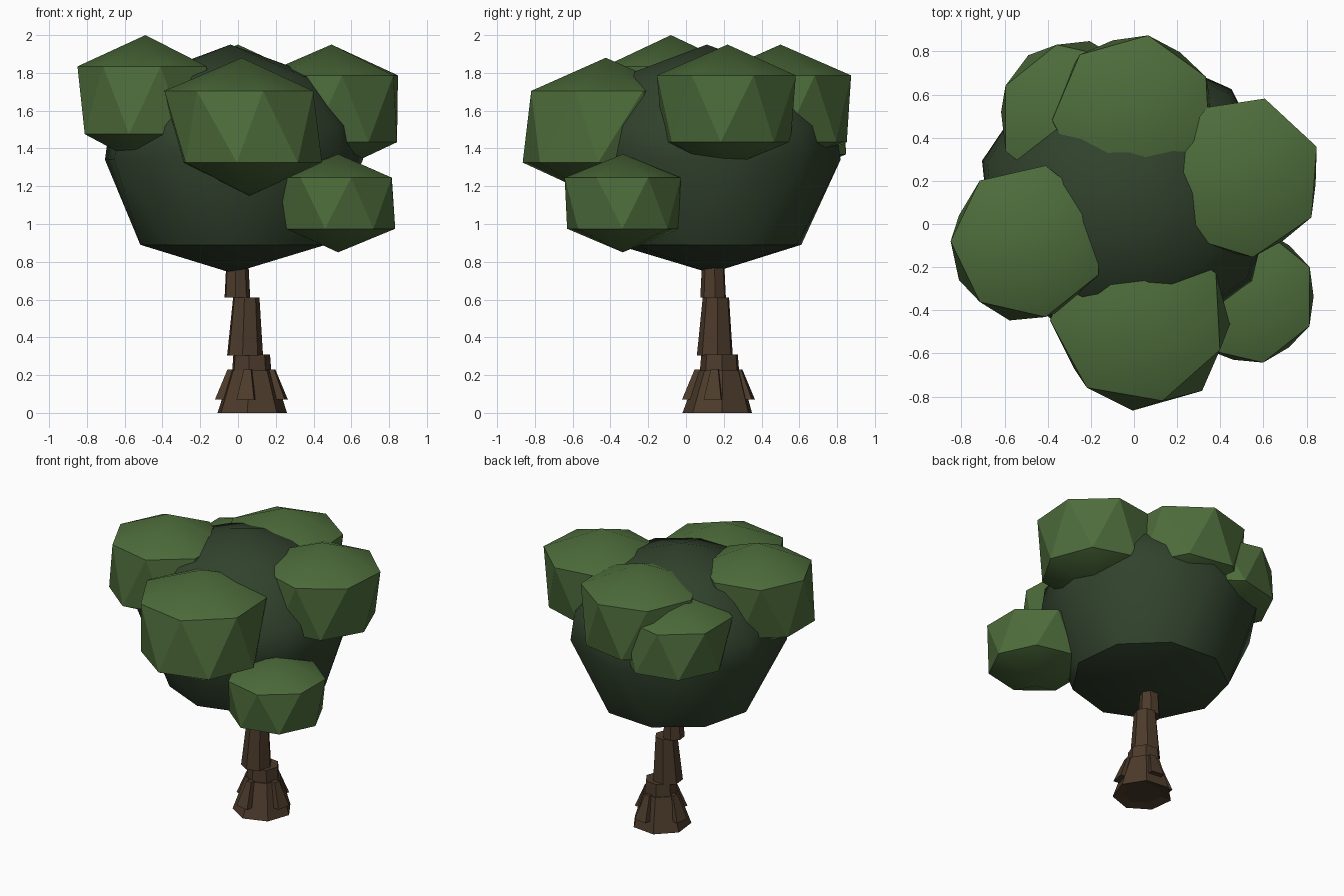
import bpy
from math import cos, sin, pi, radians

cube = bpy.data.objects.get("Cube")
if cube:
    bpy.data.objects.remove(cube, do_unlink=True)


def material(name, rgb):
    m = bpy.data.materials.new(name)
    m.use_nodes = True
    m.diffuse_color = (*rgb, 1)
    bsdf = m.node_tree.nodes["Principled BSDF"]
    bsdf.inputs["Base Color"].default_value = (*rgb, 1)
    bsdf.inputs["Roughness"].default_value = 0.9
    return m


LIGHT = material("light leaf green", (0.075, 0.151, 0.044))
DARK = material("dark leaf green", (0.031, 0.054, 0.026))
BARK = material("bark brown", (0.072, 0.043, 0.024))


def make(name, verts, faces, mat, smooth_angle=None):
    me = bpy.data.meshes.new(name)
    me.from_pydata(verts, [], faces)
    me.materials.append(mat)
    if smooth_angle:
        me.polygons.foreach_set("use_smooth", [True] * len(me.polygons))
        me.set_sharp_from_angle(angle=radians(smooth_angle))
    ob = bpy.data.objects.new(name, me)
    bpy.context.collection.objects.link(ob)
    return ob


def loft(name, rings, sides, phase, mat, tips=None, twist=False, smooth_angle=None):
    """Stack of polygon rings (x, y, z, r), closed by two tip points or flat caps."""
    step = 2 * pi / sides
    verts, faces = [], []
    for k, (cx, cy, z, r) in enumerate(rings):
        lag = step / 2 if twist and k == 0 else 0
        for i in range(sides):
            a = radians(phase) - lag + i * step
            verts.append((cx + r * cos(a), cy + r * sin(a), z))
    for k in range(len(rings) - 1):
        for i in range(sides):
            j = (i + 1) % sides
            a, a2 = k * sides + i, k * sides + j
            b, b2 = a + sides, a2 + sides
            # Only the staggered lowest band needs triangles
            faces += [(a, a2, b), (a2, b2, b)] if twist and k == 0 else [(a, a2, b2, b)]
    last = (len(rings) - 1) * sides
    if tips:
        low = len(verts)
        verts += tips
        for i in range(sides):
            j = (i + 1) % sides
            faces += [(low, j, i), (low + 1, last + i, last + j)]
    else:
        faces += [tuple(reversed(range(sides))), tuple(range(last, last + sides))]
    return make(name, verts, faces, mat, smooth_angle)


def leaf_clump(name, x, y, z, r, half, phase, low=(0, 0), taper=0.96):
    """Seven-sided faceted clump: two staggered rings between two tips."""
    ring = half * 0.52
    bx, by = x + low[0], y + low[1]
    loft(name, [(bx, by, z - ring, r * taper), (x, y, z + ring, r)], 7, phase, LIGHT,
         [(bx, by, z - half), (x, y, z + half)], twist=True, smooth_angle=25)


# Dark inner crown
loft("inner_crown",
     [(-0.02, 0.13, 0.89, 0.5), (-0.03, 0.125, 1.34, 0.695),
      (-0.03, 0.125, 1.52, 0.67), (-0.04, 0.11, 1.78, 0.47)],
     9, 46, DARK, [(-0.03, 0.13, 0.74), (-0.04, 0.11, 1.95)],
     twist=True, smooth_angle=40)

# Light leaf clumps around the crown
leaf_clump("front_clump", 0.02, -0.425, 1.515, 0.41, 0.365, 183, (0.04, -0.06), 0.94)
leaf_clump("side_clump_high", -0.49, -0.08, 1.655, 0.36, 0.345, 180, (-0.01, -0.03))
leaf_clump("side_clump_wide", 0.495, 0.22, 1.61, 0.378, 0.34, -30, (0, -0.01), 0.92)
leaf_clump("back_clump", 0.0, 0.5, 1.61, 0.38, 0.34, 80)
leaf_clump("back_clump_small", -0.28, 0.49, 1.52, 0.35, 0.29, 103, (0, 0.03))
leaf_clump("low_clump", 0.53, -0.335, 1.11, 0.315, 0.26, -26)

# Trunk in stacked tapering sections, with a slightly hollow sole
TURN = -45
loft("trunk_foot", [(0.071, 0.17, 0.015, 0.125), (0.071, 0.17, 0, 0.19),
                    (0.072, 0.18, 0.225, 0.115)], 7, TURN, BARK)
loft("trunk_collar", [(0.07, 0.18, 0.21, 0.108), (0.07, 0.18, 0.31, 0.1)], 7, TURN, BARK)
loft("trunk_middle", [(0.035, 0.155, 0.305, 0.098), (0.042, 0.16, 0.61, 0.072)], 7, TURN, BARK)
loft("trunk_top", [(-0.005, 0.145, 0.61, 0.07), (-0.005, 0.145, 0.9, 0.055)], 7, TURN, BARK)

# Four tapered root wedges around the foot
for n in range(4):
    a = radians(-10) + n * pi / 2
    pts = []
    for z, inner, outer, w in ((0.07, 0.1, 0.188, 0.047), (0.23, 0.07, 0.125, 0.02)):
        for d, s in ((inner, -w), (outer, -w), (outer, w), (inner, w)):
            pts.append((0.071 + d * cos(a) - s * sin(a), 0.172 + d * sin(a) + s * cos(a), z))
    walls = [(i, (i + 1) % 4, (i + 1) % 4 + 4, i + 4) for i in range(4)]
    make(f"root_{n + 1}", pts, walls + [(3, 2, 1, 0), (4, 5, 6, 7)], BARK)
